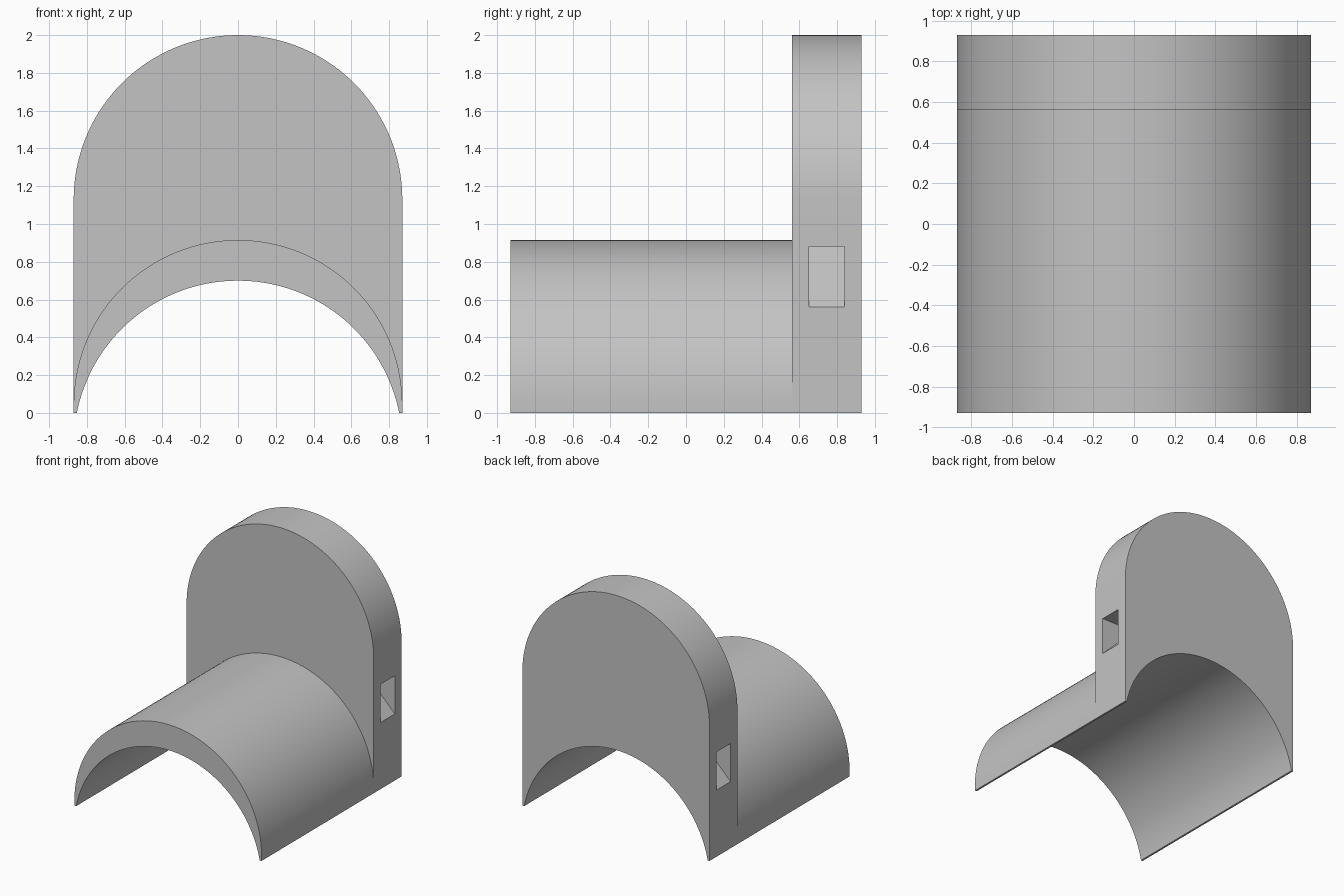
import bpy
import bmesh
from math import cos, sin, pi, asin, radians

if "Cube" in bpy.data.objects:
    bpy.data.objects.remove(bpy.data.objects["Cube"], do_unlink=True)

HALF = 0.87                      # half width, also the radius of every arc
FRONT, STEP, BACK = -0.93, 0.56, 0.93
SEGMENTS = 72

grey = bpy.data.materials.new("plain grey")
grey.use_nodes = True
colour = (0.55, 0.55, 0.55, 1)
grey.diffuse_color = colour
grey.node_tree.nodes["Principled BSDF"].inputs["Base Color"].default_value = colour


def arc(centre_z, start=0.0):
    """Arc over the top from +x to -x, as (x, z) points."""
    steps = [start + (pi - 2 * start) * i / SEGMENTS for i in range(SEGMENTS + 1)]
    return [(HALF * cos(a), centre_z + HALF * sin(a)) for a in steps]


def extrude(name, profile, y0, y1):
    """Solid made by sweeping an (x, z) outline along y."""
    bm = bmesh.new()
    face = bm.faces.new([bm.verts.new((x, y0, z)) for x, z in profile])
    swept = bmesh.ops.extrude_face_region(bm, geom=[face], use_keep_orig=True)
    moved = [v for v in swept["geom"] if isinstance(v, bmesh.types.BMVert)]
    bmesh.ops.translate(bm, verts=moved, vec=(0, y1 - y0, 0))
    bmesh.ops.recalc_face_normals(bm, faces=bm.faces)
    mesh = bpy.data.meshes.new(name)
    bm.to_mesh(mesh)
    bm.free()
    mesh.materials.append(grey)
    obj = bpy.data.objects.new(name, mesh)
    bpy.context.collection.objects.link(obj)
    return obj


def activate(obj):
    bpy.ops.object.select_all(action="DESELECT")
    obj.select_set(True)
    bpy.context.view_layer.objects.active = obj


def arched_body(name, spring_z, y0, y1):
    """Round-topped outline with the shared tunnel arch cut from below."""
    under_z = -0.17
    tunnel = arc(under_z, asin(-under_z / HALF))
    outline = [(HALF, 0)] + arc(spring_z) + [(-HALF, 0)] + tunnel[::-1]
    return extrude(name, outline, y0, y1)


# Low tunnel shell and tall end wall
shell = arched_body("tunnel_shell", 0.045, FRONT, STEP)
wall = arched_body("end_wall", 1.13, STEP, BACK)

# Wedge-shaped hand slots with sloping floors, one in each side of the wall
for side in (1, -1):
    wedge = [(0.90, 0.53), (0.87, 0.56), (0.55, 0.88), (0.90, 0.88)]
    cutter = extrude("slot_cutter", [(side * x, z) for x, z in wedge], 0.65, 0.84)
    cutter.hide_render = True
    activate(wall)
    cut = wall.modifiers.new("slot", "BOOLEAN")
    cut.operation = "DIFFERENCE"
    cut.solver = "EXACT"
    cut.object = cutter
    bpy.ops.object.modifier_apply(modifier=cut.name)
    bpy.data.objects.remove(cutter, do_unlink=True)

for part in (shell, wall):
    activate(part)
    bpy.ops.object.shade_smooth_by_angle(angle=radians(30))
